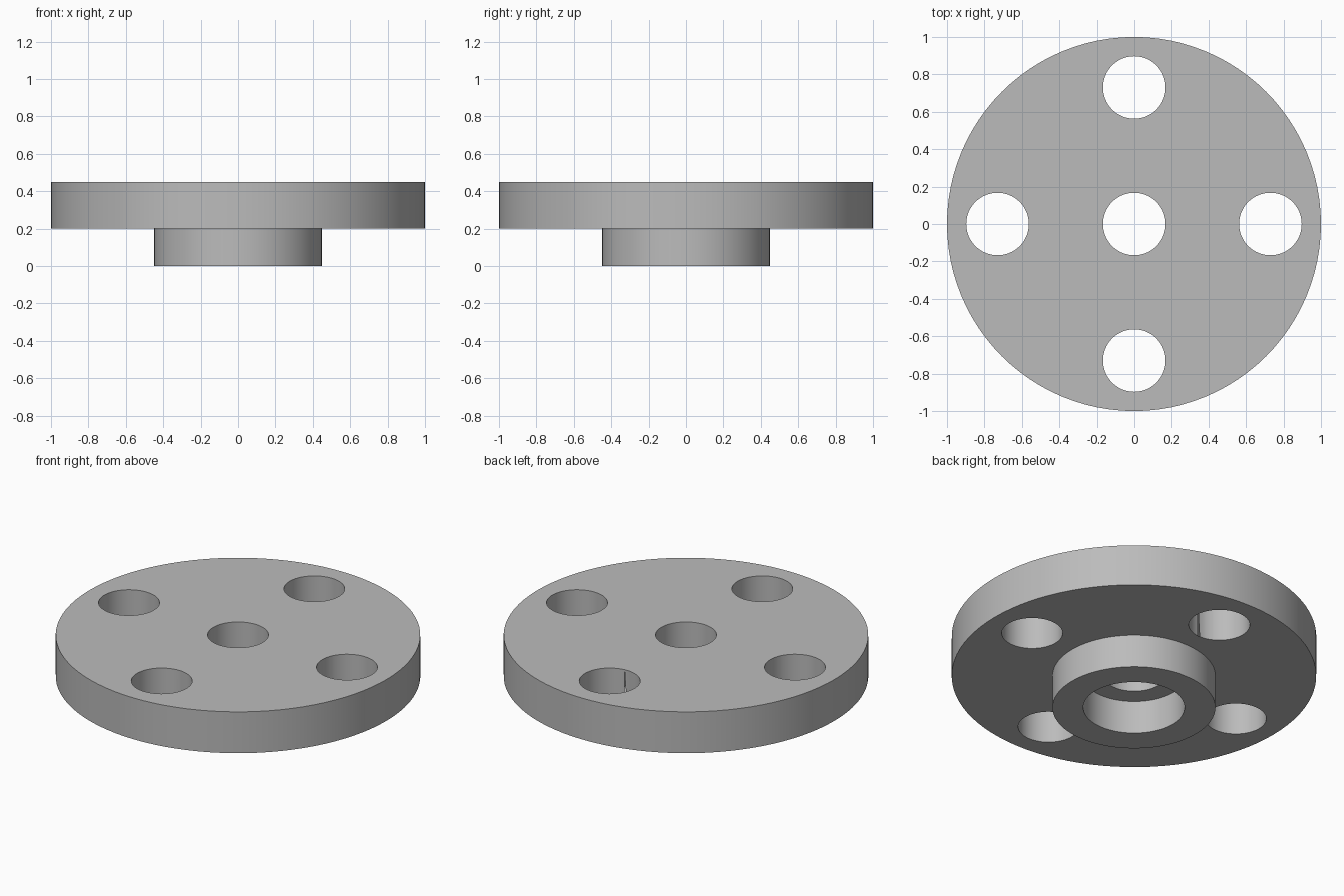
import bpy
import math

cube = bpy.data.objects.get("Cube")
if cube:
    bpy.data.objects.remove(cube, do_unlink=True)

SEGMENTS = 96
HOLE_R, BOLT_CIRCLE_R = 0.167, 0.73
TOP, STEP = 0.45, 0.2

# Plain grey metal
metal = bpy.data.materials.new("grey metal")
metal.use_nodes = True
grey = (0.5, 0.5, 0.5, 1)
metal.diffuse_color = grey
metal.node_tree.nodes["Principled BSDF"].inputs["Base Color"].default_value = grey


def lathe(name, profile):
    """Revolve a closed (radius, height) outline about z."""
    n = len(profile)
    verts, faces = [], []
    for i in range(SEGMENTS):
        a = math.tau * i / SEGMENTS
        verts += [(r * math.cos(a), r * math.sin(a), z) for r, z in profile]
        j = (i + 1) % SEGMENTS
        for k in range(n):
            m = (k + 1) % n
            faces.append((i * n + k, j * n + k, j * n + m, i * n + m))
    mesh = bpy.data.meshes.new(name)
    mesh.from_pydata(verts, [], faces)
    mesh.materials.append(metal)
    obj = bpy.data.objects.new(name, mesh)
    bpy.context.collection.objects.link(obj)
    return obj


# Disc, hub, counterbore and centre hole in one outline, counter-clockwise
flange = lathe("flange_disc_with_hub", [
    (HOLE_R, STEP), (0.28, STEP), (0.28, 0), (0.448, 0),
    (0.448, STEP), (1, STEP), (1, TOP), (HOLE_R, TOP)])

# Four bolt holes through the disc
for i in range(4):
    a = math.tau * i / 4
    bpy.ops.mesh.primitive_cylinder_add(
        vertices=64, radius=HOLE_R, depth=1,
        location=(BOLT_CIRCLE_R * math.cos(a), BOLT_CIRCLE_R * math.sin(a), STEP))
    cutter = bpy.context.object
    cutter.name = f"bolt_hole_cutter_{i + 1}"
    cutter.data.materials.append(metal)
    cut = flange.modifiers.new("bolt hole", "BOOLEAN")
    cut.operation, cut.solver, cut.object = "DIFFERENCE", "EXACT", cutter
    bpy.ops.object.select_all(action="DESELECT")
    bpy.context.view_layer.objects.active = flange
    flange.select_set(True)
    bpy.ops.object.modifier_apply(modifier=cut.name)
    bpy.data.objects.remove(cutter, do_unlink=True)

# Smooth walls, crisp rims
bpy.ops.object.shade_smooth_by_angle(angle=math.radians(30))
